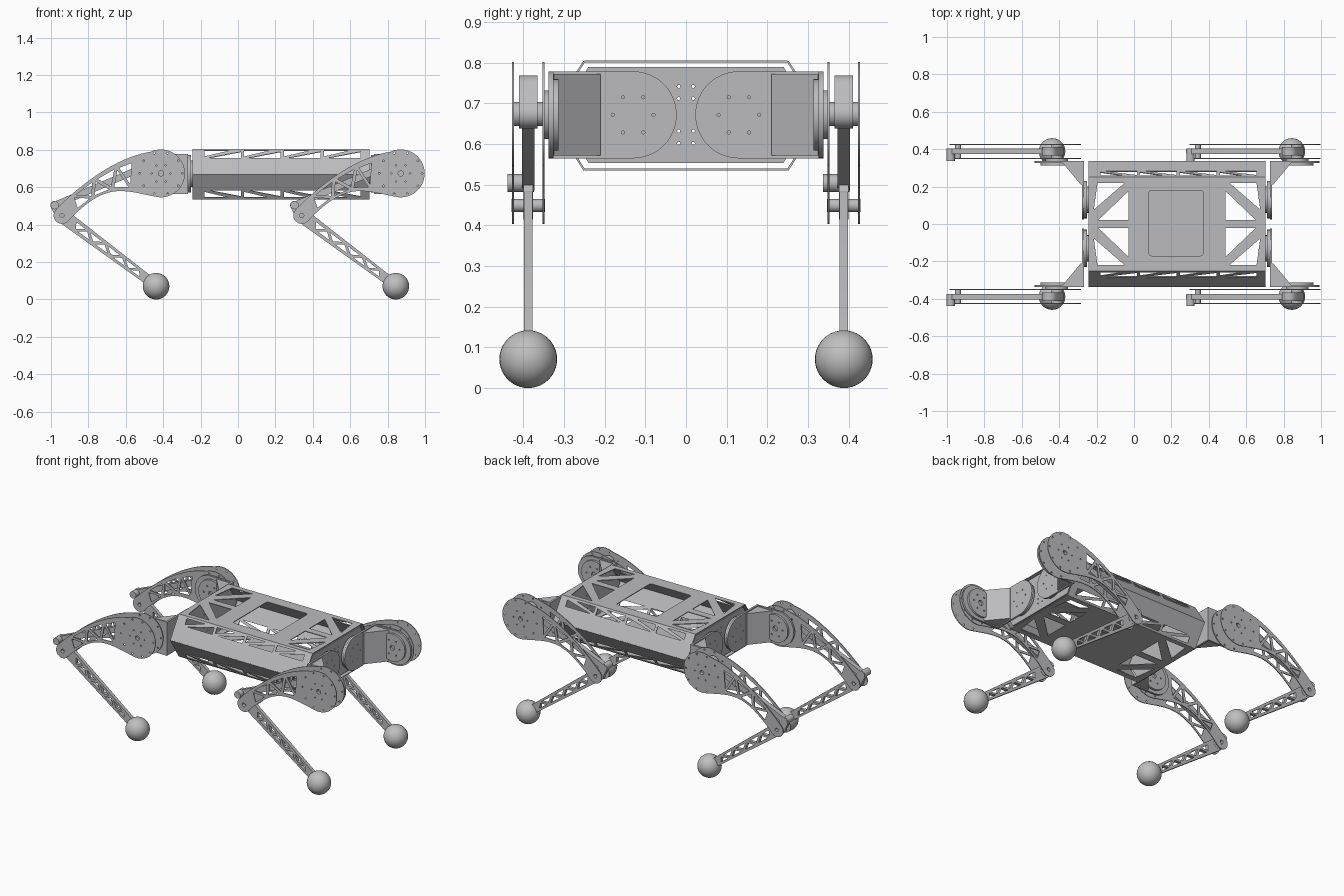
import bpy, bmesh
from math import pi, sin, cos, radians
from mathutils import Vector as V, Matrix

if "Cube" in bpy.data.objects:
    bpy.data.objects.remove(bpy.data.objects["Cube"])


def material(name, color):
    m = bpy.data.materials.new(name)
    m.use_nodes = True
    m.diffuse_color = color
    m.node_tree.nodes["Principled BSDF"].inputs["Base Color"].default_value = color
    return m


GREY = material("brushed grey", (0.50, 0.50, 0.52, 1))
RUBBER = material("foot grey", (0.52, 0.52, 0.52, 1))
X, Y, Z = V((1, 0, 0)), V((0, 1, 0)), V((0, 0, 1))
MID_X, MID_Z = 0.23, 0.672
made = []


def add_mesh(name, bm, mat):
    mesh = bpy.data.meshes.new(name)
    bm.to_mesh(mesh)
    bm.free()
    mesh.materials.append(mat)
    ob = bpy.data.objects.new(name, mesh)
    bpy.context.collection.objects.link(ob)
    made.append(ob)
    return ob


def plate(name, loops, thick, origin, u, v):
    """Flat plate: first loop is the outline, the others are holes."""
    cu = bpy.data.curves.new(name, 'CURVE')
    cu.dimensions, cu.fill_mode, cu.extrude = '2D', 'BOTH', thick / 2
    for loop in loops:
        sp = cu.splines.new('POLY')
        sp.points.add(len(loop) - 1)
        sp.use_cyclic_u = True
        for p, q in zip(sp.points, loop):
            p.co = (q[0], q[1], 0, 1)
    tmp = bpy.data.objects.new(name, cu)
    bpy.context.collection.objects.link(tmp)
    dg = bpy.context.evaluated_depsgraph_get()
    mesh = bpy.data.meshes.new_from_object(tmp.evaluated_get(dg))
    bm = bmesh.new()
    bm.from_mesh(mesh)
    bpy.data.objects.remove(tmp)
    bpy.data.curves.remove(cu)
    bpy.data.meshes.remove(mesh)
    u, v = u.normalized(), v.normalized()
    mat = Matrix((u, v, u.cross(v))).transposed().to_4x4()
    mat.translation = origin
    bm.transform(mat)
    bmesh.ops.remove_doubles(bm, verts=bm.verts, dist=1e-5)
    bmesh.ops.recalc_face_normals(bm, faces=bm.faces)
    return add_mesh(name, bm, GREY)


def arc(c, r, a0, a1, n=24):
    return [V((c[0] + r * cos(radians(a0 + (a1 - a0) * i / n)),
               c[1] + r * sin(radians(a0 + (a1 - a0) * i / n)))) for i in range(n + 1)]


def circle(c, r, n=32):
    return arc(c, r, 0, 360 * (n - 1) / n, n - 1)


def ring(c, r, n, hole):
    return [circle(p, hole, 8) for p in circle(c, r, n)]


def rect(x0, x1, y0, y1):
    return [V((x0, y0)), V((x1, y0)), V((x1, y1)), V((x0, y1))]


def capsule(a, b, ra, rb):
    a, b = V(a), V(b)
    t = (b - a).angle_signed(V((1, 0))) * 180 / pi
    return arc(a, ra, t + 90, t + 270, 12) + arc(b, rb, t - 90, t + 90, 12)


def shrink(poly, k):
    c = sum(poly, V((0, 0))) / len(poly)
    return [c + (p - c) * k for p in poly]


def bezier(p, t):
    s = 1 - t
    return sum((V(q) * w for q, w in zip(p, (s**3, 3*s*s*t, 3*s*t*t, t**3))), V((0, 0)))


def truss(top, bottom, t0, t1, n, k):
    """Alternating triangular windows between two edges."""
    edges = (top, bottom)
    step = (t1 - t0) / n
    out = []
    for i in range(n):
        a, b = edges[i % 2], edges[1 - i % 2]
        t = t0 + i * step
        p, q, r = a(max(t - step / 2, t0)), a(min(t + step * 1.5, t1)), b(t + step / 2)
        out.append(shrink([p, q, r], k))
    return out


# ---- Body shell: top and bottom panels, slanted truss sides, side bands
HALF = 0.473
ends = []
for sx in (-1, 1):
    for sy in (-1, 1):
        x0, x1, y0, y1 = 0.26 * sx, 0.445 * sx, 0.022 * sy, 0.22 * sy
        ends.append([V((x1 - 0.02 * sx, y1)), V((x0 + 0.02 * sx, y1)), V((x1, y0 + 0.055 * sy))])
        ends.append([V((x0, y0)), V((x0, y1 - 0.045 * sy)), V((x1 - 0.025 * sx, y0))])
panel = rect(-HALF, HALF, -0.25, 0.25)
hatch = []
for cx, cy, a in ((0.125, 0.165, 0), (-0.135, 0.165, 90), (-0.135, -0.155, 180), (0.125, -0.155, 270)):
    hatch += arc((cx, cy), 0.015, a, a + 90, 4)
plate("top_panel", [panel, hatch] + ends, 0.005, (MID_X, 0, 0.803), X, Y)
plate("bottom_panel", [panel] + ends, 0.005, (MID_X, 0, 0.538), X, Y)

bays = []
for i in range(4):
    a = -0.41 + i * 0.213
    b = a + 0.195
    bays.append([V((a, 0.012)), V((a + 0.13, 0.012)), V((a, 0.048))])
    bays.append([V((b, 0.018)), V((b, 0.058)), V((a + 0.02, 0.058))])
for sy, side in ((-1, "front"), (1, "back")):
    for sz, lvl in ((1, "upper"), (-1, "lower")):
        edge = [V((0, sy * y, MID_Z - 0.002 + sz * z)) for y, z in ((0.25, 0.134), (0.292, 0.068), (0.335, 0))]
        for name, a, b, holes in (("truss", edge[0], edge[1], bays), ("band", edge[1], edge[2], [])):
            w = (b - a).length
            plate(f"{lvl}_{side}_{name}", [rect(-HALF, HALF, 0, w)] + holes, 0.005,
                  a + X * MID_X, X, b - a)

# ---- End bulkheads
half = [(0.24, 0.118), (0.275, 0.06), (0.318, 0)]
outline = half + [(y, -z) for y, z in half[1::-1]]
outline = [V(p) for p in outline] + [V((-y, -z)) for y, z in outline]
bolts = [circle((sy * 0.018, z), 0.004, 8) for sy in (-1, 1) for z in (-0.07, -0.04, 0.04, 0.07)]
for sx, end in ((-1, "right"), (1, "left")):
    plate(f"{end}_bulkhead", [outline] + bolts, 0.008, (MID_X + sx * 0.462, 0, MID_Z), Y, Z)

# ---- Hip brackets: two round-ended plates at right angles with a corner web
R = 0.107
for sx, ex in ((-1, "right"), (1, "left")):
    for sy, ey in ((-1, "front"), (1, "back")):
        tag = f"{ey}_{ex}"
        base = MID_X + sx * 0.502
        roll = arc((0.13 * sy, 0), R, 90, 90 + 180 * sy) + [V((0.338 * sy, -R)), V((0.338 * sy, R))]
        plate(tag + "_roll_plate", [roll] + ring((0.13 * sy, 0), 0.05, 6, 0.004),
              0.012, (base, 0, MID_Z), Y, Z)
        cx = MID_X + sx * 0.656
        pitch = arc((cx, 0), R, 90, 90 - 180 * sx) + [V((base, -R)), V((base, R))]
        plate(tag + "_pitch_plate", [pitch], 0.012, (0, sy * 0.332, MID_Z), X, Z)
        web = [V((base, sy * 0.21)), V((base + sx * 0.012, sy * 0.21)),
               V((base + sx * 0.108, sy * 0.325)), V((base, sy * 0.335))]
        plate(tag + "_corner_web", [web], 0.2, (0, 0, MID_Z), X, Y)
        # motors on the roll and pitch axes
        for nm, r, d, off in (("roll_motor", 0.1, 0.016, 0.488), ("roll_shaft", 0.07, 0.03, 0.475)):
            plate(f"{tag}_{nm}", [circle((0.13 * sy, 0), r)], d, (MID_X + sx * off, 0, MID_Z), Y, Z)
        hip = MID_X + sx * 0.642
        plate(tag + "_pitch_motor", [circle((hip, 0), 0.088, 40)] + ring((hip, 0), 0.05, 6, 0.005)
              + [circle((hip, 0), 0.016, 16)], 0.016, (0, sy * 0.321, MID_Z), X, Z)
        plate(tag + "_pitch_spacer", [circle((hip, 0), 0.06)], 0.018, (0, sy * 0.343, MID_Z), X, Z)

# ---- Legs, drawn around the hip axis
KNEE, ROLLER, CRANK = V((-0.529, -0.225)), V((-0.568, -0.17)), V((-0.039, 0.055))
FOOT = V((-0.026, -0.601))
UP = [(-0.054, 0.116), (-0.22, 0.09), (-0.40, -0.03), (-0.56, -0.19)]
LOW = [(-0.033, -0.124), (-0.22, -0.085), (-0.30, -0.05), (-0.50, -0.258)]
upper = [bezier(UP, i / 20) for i in range(21)]
lower = [bezier(LOW, i / 20) for i in range(21)]
thigh = arc((0, 0), 0.128, 115, -105, 40) + lower[1:-1] + arc(KNEE, 0.045, -48, -228, 12) + upper[-2:0:-1]
thigh_holes = truss(lambda t: bezier(UP, t).lerp(bezier(LOW, t), 0.1),
                    lambda t: bezier(UP, t).lerp(bezier(LOW, t), 0.9), 0.19, 0.9, 6, 0.74)
thigh_holes += ring((0, 0), 0.114, 10, 0.005) + ring((0, 0), 0.05, 6, 0.004)
thigh_holes += [circle((0, 0), 0.014, 16), circle(KNEE, 0.012, 16)]

shin_dir = FOOT - KNEE
length = shin_dir.length
shin = capsule((0, 0), (length, 0), 0.038, 0.025)
shin_holes = truss(lambda t: V((t, 0.024 - 0.012 * t)), lambda t: V((t, -0.024 + 0.012 * t)),
                   0.07, 0.54, 8, 0.68) + [circle((0, 0), 0.012, 16)]

for hx, ex in ((-0.412, "right"), (0.87, "left")):
    for sy, ey in ((-1, "front"), (1, "back")):
        tag = f"{ey}_{ex}"
        y = sy * 0.388

        def part(name, loops, thick, dy=0):
            plate(f"{tag}_{name}", loops, thick, (hx, y + dy, 0.674), X, Z)

        for dy, nm in ((-0.038, "a"), (0.038, "b")):
            part("thigh_plate_" + nm, [thigh] + thigh_holes, 0.005, dy)
        part("crank", [capsule((0, 0), CRANK, 0.036, 0.04)], 0.045)
        part("push_rod", [capsule(CRANK, ROLLER, 0.018, 0.018)], 0.03)
        part("hip_shaft", [circle((0, 0), 0.03), circle((0, 0), 0.014, 16)], 0.07)
        part("knee_pin", [circle(KNEE, 0.016, 20), circle(KNEE, 0.011, 16)], 0.082)
        part("roller", [circle(ROLLER, 0.022, 24)], 0.065, -0.018)
        part("knee_lever", [capsule(KNEE, ROLLER, 0.034, 0.023)], 0.024)
        d = V((shin_dir.x, 0, shin_dir.y))
        plate(tag + "_shin", [shin] + shin_holes, 0.022,
              (hx + KNEE.x, y, 0.674 + KNEE.y), d, V((-d.z, 0, d.x)))
        bm = bmesh.new()
        bmesh.ops.create_uvsphere(bm, u_segments=32, v_segments=20, radius=0.071)
        bm.transform(Matrix.Translation((hx + FOOT.x, y, 0.071)))
        add_mesh(tag + "_foot", bm, RUBBER)

# ---- Smooth the round surfaces, keep edges sharp
for ob in bpy.context.scene.objects:
    ob.select_set(ob in made)
bpy.context.view_layer.objects.active = made[0]
bpy.ops.object.shade_smooth_by_angle(angle=radians(30))
